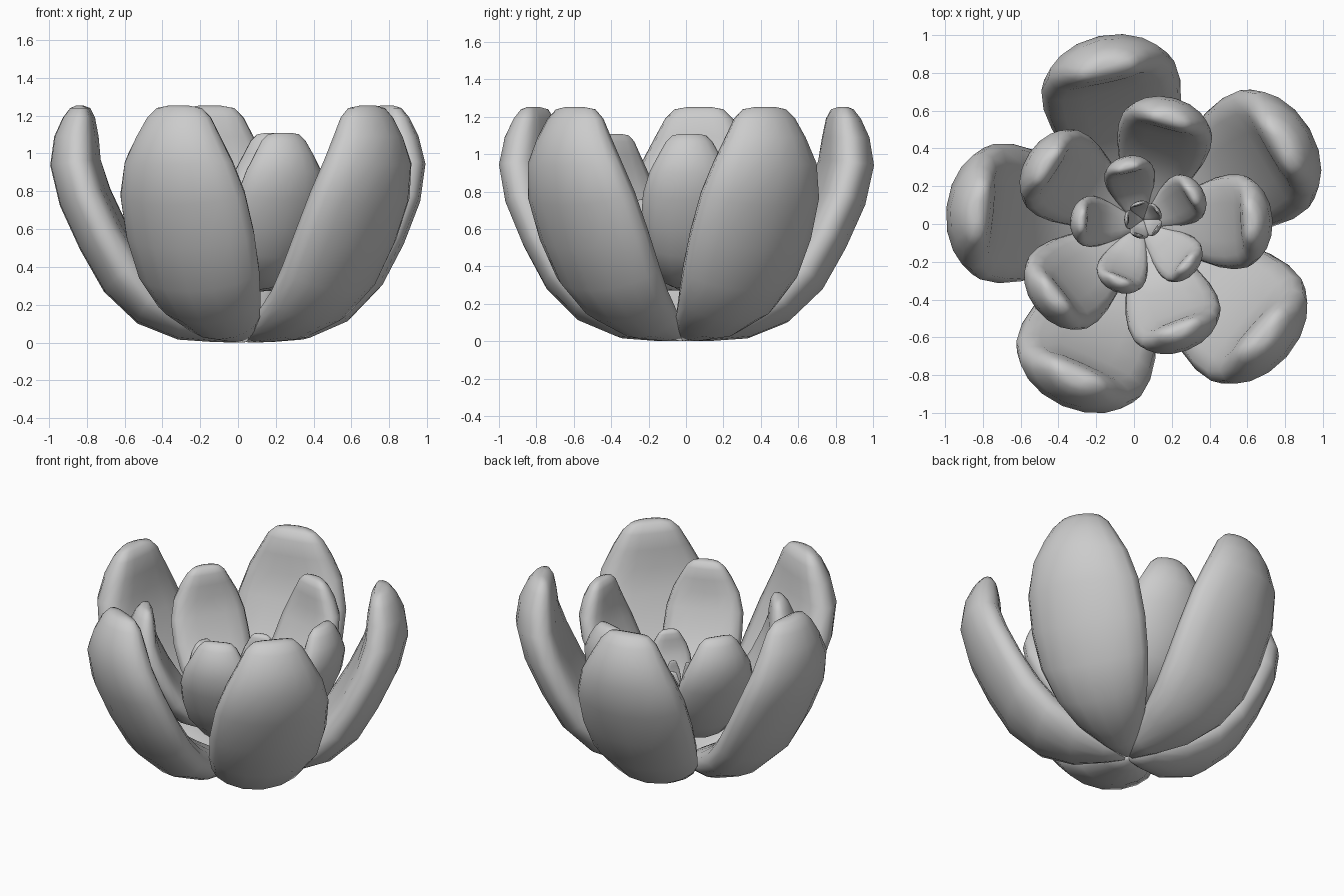
import bpy, bmesh
from math import sin, cos, pi, radians, copysign
from mathutils import Matrix, Vector

if "Cube" in bpy.data.objects:
    bpy.data.objects.remove(bpy.data.objects["Cube"])

# Petal spine: radius, height, half width, half thickness
SPINE = [
    (0.02, 0.012, 0.03, 0.012), (0.14, 0.05, 0.12, 0.05), (0.32, 0.095, 0.22, 0.085),
    (0.50, 0.185, 0.295, 0.105), (0.65, 0.335, 0.345, 0.11), (0.77, 0.54, 0.365, 0.105),
    (0.87, 0.76, 0.355, 0.105), (0.918, 0.95, 0.305, 0.102), (0.908, 1.09, 0.235, 0.09),
    (0.888, 1.19, 0.18, 0.065), (0.875, 1.24, 0.13, 0.04), (0.87, 1.253, 0.06, 0.015),
]
SIDES = 16


def soft(v, p):
    return copysign(abs(v) ** p, v)


def petal_mesh():
    bm = bmesh.new()
    rings = []
    for i, (r, z, w, h) in enumerate(SPINE):
        a, b = SPINE[max(i - 1, 0)], SPINE[min(i + 1, len(SPINE) - 1)]
        t = Vector((b[0] - a[0], 0, b[1] - a[1]))
        if i >= 8:                      # keep the tip sections level
            t = Vector((0, 0, 1))
        t.normalize()
        inward = Vector((-t.z, 0, t.x))
        ring = []
        for k in range(SIDES):
            u = 2 * pi * k / SIDES
            side = soft(cos(u), 0.95)
            # plump cross-section, edges bent slightly towards the centre
            thick = h * (1.5 if sin(u) > 0 else 1.0)
            off = thick * soft(sin(u), 0.9) + 0.19 * w * side * side
            ring.append(bm.verts.new(Vector((r, w * side, z)) + inward * off))
        rings.append(ring)
    for p, q in zip(rings, rings[1:]):
        for k in range(SIDES):
            n = (k + 1) % SIDES
            bm.faces.new((p[k], p[n], q[n], q[k]))
    bm.faces.new(rings[0])
    bm.faces.new(rings[-1])
    bmesh.ops.recalc_face_normals(bm, faces=bm.faces[:])
    for f in bm.faces:
        f.smooth = True
    me = bpy.data.meshes.new("petal")
    bm.to_mesh(me)
    bm.free()
    return me


mesh = petal_mesh()


def petal_ring(name, centre, base, angle, scale):
    for i in range(5):
        ob = bpy.data.objects.new(f"{name}_{i + 1}", mesh)
        bpy.context.collection.objects.link(ob)
        ob.matrix_world = (Matrix.Translation((*centre, base))
                           @ Matrix.Rotation(radians(angle + 72 * i), 4, 'Z')
                           @ Matrix.Diagonal((*scale, 1)))


# Nested whorls of petals, outside to inside
petal_ring("outer_petal", (0.036, -0.016), 0.0, 30.3, (1.015, 1.015, 1.0))
petal_ring("middle_petal", (0.032, -0.012), 0.27, 2.8, (0.69, 0.69, 0.67))
petal_ring("inner_petal", (0.038, -0.008), 0.31, 31.4, (0.37, 0.37, 0.36))
petal_ring("bud_petal", (0.05, 0.023), 0.40, 36, (0.1, 0.14, 0.21))
